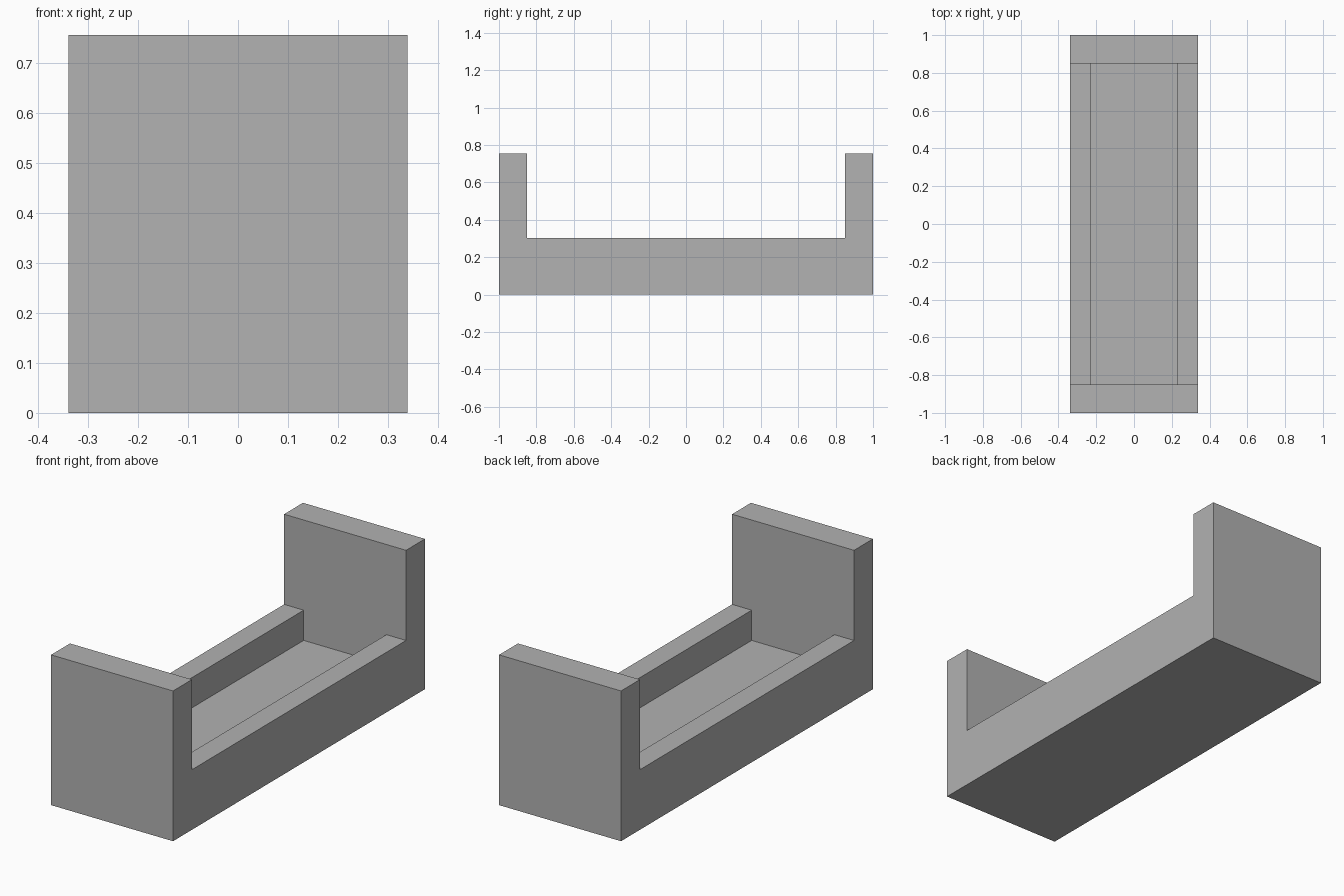
import bpy
import bmesh
from mathutils import Vector

if "Cube" in bpy.data.objects:
    bpy.data.objects.remove(bpy.data.objects["Cube"], do_unlink=True)

# Overall sizes
HALF_W, HALF_L, HEIGHT = 0.339, 1.0, 0.755
END_Y = 0.85       # inner face of the end walls
RAIL_X = 0.23      # inner face of the side rails
RAIL_Z = 0.302     # top of the side rails
FLOOR_Z = 0.15     # floor of the channel
OVER = 0.2         # cutter overshoot

grey = bpy.data.materials.new("plain grey")
grey.use_nodes = True
colour = (0.445, 0.445, 0.445, 1)
grey.diffuse_color = colour
grey.node_tree.nodes["Principled BSDF"].inputs["Base Color"].default_value = colour


def prism(name, half_profile, half_length):
    """Mirror an x-z half profile across x = 0 and extrude it along y."""
    profile = half_profile + [(-x, z) for x, z in reversed(half_profile)]
    bm = bmesh.new()
    face = bm.faces.new([bm.verts.new((x, -half_length, z)) for x, z in profile])
    out = bmesh.ops.extrude_face_region(bm, geom=[face])
    moved = [g for g in out["geom"] if isinstance(g, bmesh.types.BMVert)]
    bmesh.ops.translate(bm, verts=moved, vec=Vector((0, 2 * half_length, 0)))
    bmesh.ops.recalc_face_normals(bm, faces=bm.faces)
    mesh = bpy.data.meshes.new(name)
    bm.to_mesh(mesh)
    bm.free()
    mesh.materials.append(grey)
    obj = bpy.data.objects.new(name, mesh)
    bpy.context.collection.objects.link(obj)
    return obj


# Solid block that becomes the trough with two tall ends
trough = prism("end_walled_trough", [(HALF_W, 0), (HALF_W, HEIGHT)], HALF_L)

# T-shaped cutter: wide opening above the rails, narrow channel between them
cutter = prism("opening_cutter", [
    (RAIL_X, FLOOR_Z), (RAIL_X, RAIL_Z),
    (HALF_W + OVER, RAIL_Z), (HALF_W + OVER, HEIGHT + OVER)], END_Y)
cutter.hide_render = True

cut = trough.modifiers.new("opening", 'BOOLEAN')
cut.operation = 'DIFFERENCE'
cut.solver = 'EXACT'
cut.object = cutter

# Apply the cut and drop the helper
bpy.context.view_layer.objects.active = trough
bpy.ops.object.modifier_apply(modifier=cut.name)
bpy.data.objects.remove(cutter, do_unlink=True)
